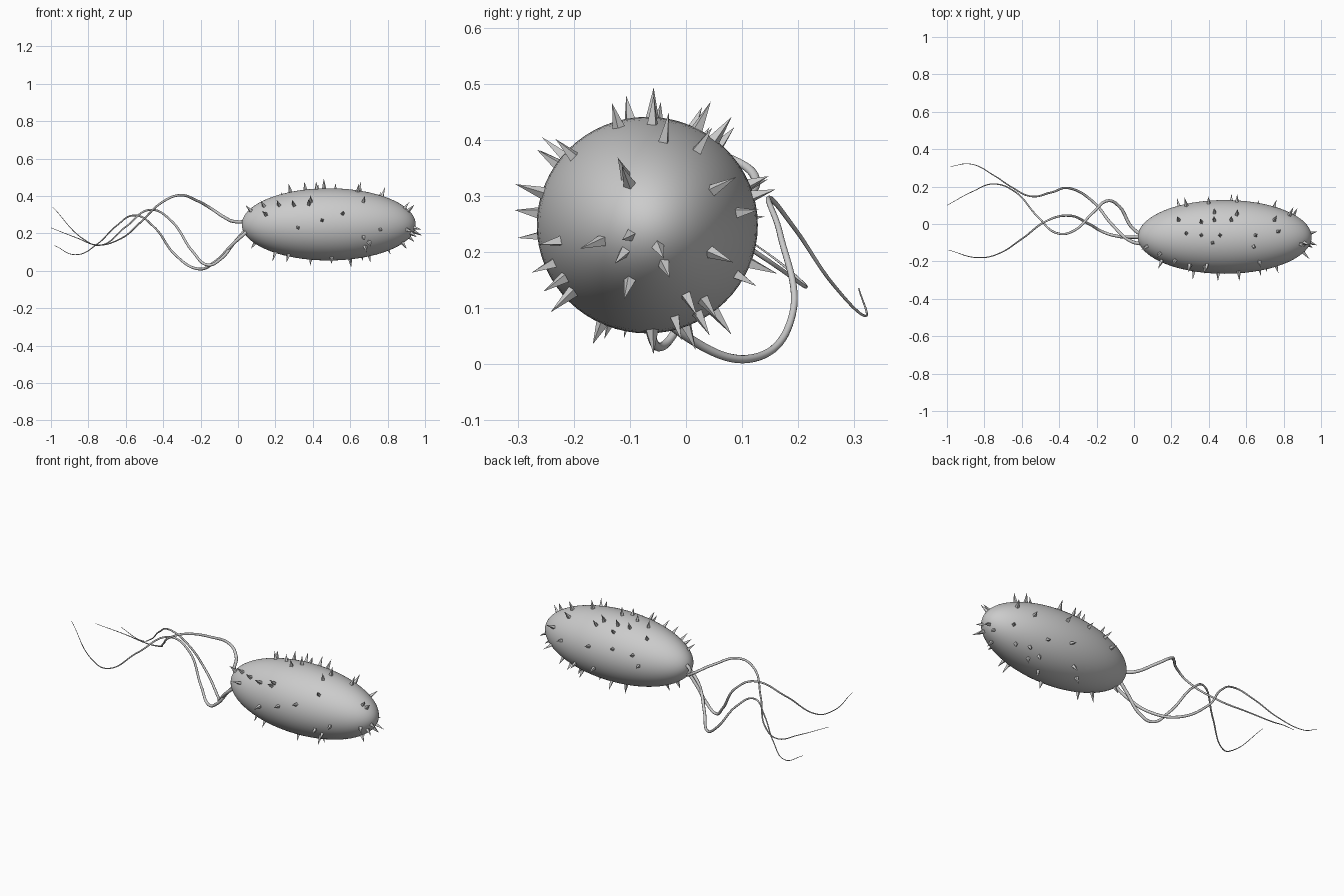
import bpy, bmesh, math, random
from mathutils import Vector, Matrix

if "Cube" in bpy.data.objects:
    bpy.data.objects.remove(bpy.data.objects["Cube"])

random.seed(4)
C = Vector((0.485, -0.069, 0.248))   # body centre
R = Vector((0.465, 0.197, 0.193))    # body radii

# Smooth ellipsoid body with poles along x
bm = bmesh.new()
bmesh.ops.create_uvsphere(bm, u_segments=64, v_segments=40, radius=1)
bmesh.ops.rotate(bm, verts=bm.verts, matrix=Matrix.Rotation(math.pi / 2, 3, 'Y'))
for v in bm.verts:
    v.co = Vector([C[i] + R[i] * v.co[i] for i in range(3)])
bmesh.ops.recalc_face_normals(bm, faces=bm.faces)
for f in bm.faces:
    f.smooth = True
me = bpy.data.meshes.new("cell_body")
bm.to_mesh(me)
bm.free()
bpy.context.collection.objects.link(bpy.data.objects.new("cell_body", me))


def on_body(a, b, axis, sign):
    """Point on the body given the two coordinates other than axis."""
    others = [i for i in range(3) if i != axis]
    u = [(v - C[i]) / R[i] for v, i in zip((a, b), others)]
    m = math.hypot(*u)
    if m > 0.99:
        u = [k * 0.99 / m for k in u]
    n = Vector((0, 0, 0))
    n[others[0]], n[others[1]] = u
    n[axis] = sign * math.sqrt(1 - u[0] ** 2 - u[1] ** 2)
    return n


# Surface spikes: positions seen along each axis
top = [(.24, .02), (.36, .01), (.43, .06), (.52, .02), (.55, .05), (.28, -.05), (.36, -.06),
       (.42, -.10), (.46, -.06), (.65, -.06), (.64, -.12), (.75, .02), (.77, -.04), (.43, .02)]
front = [(.14, .345), (.22, .35), (.30, .35), (.38, .355), (.39, .37), (.15, .30), (.07, .32),
         (.32, .23), (.45, .27), (.56, .305), (.76, .22), (.67, .18), (.70, .155), (.68, .13),
         (.67, .37), (.91, .32), (.89, .335)]
back = [(.24, .26), (.28, .31), (.40, .32), (.52, .18), (.55, .30), (.66, .16), (.75, .27),
        (.83, .31), (.85, .20)]
under = [(.09, -.05), (.20, -.10), (.27, -.13), (.39, 0), (.60, -.06), (.66, .02), (.73, .03),
         (.80, 0), (.50, -.15), (.45, .05), (.70, -.02)]
nose = [(-.15, .22), (-.11, .20), (-.10, .23), (-.05, .21), (-.04, .18), (-.10, .15)]

bm = bmesh.new()
for pts, axis, sign in ((top, 2, 1), (front, 1, -1), (back, 1, 1), (under, 2, -1), (nose, 0, 1)):
    for a, b in pts:
        n = on_body(a, b, axis, sign)
        p = Vector([C[i] + R[i] * n[i] for i in range(3)])
        d = Vector([n[i] / R[i] for i in range(3)]).normalized()
        h = random.uniform(0.045, 0.062)
        M = (Matrix.Translation(p + d * (h / 2 - 0.006)) @ d.to_track_quat('Z', 'Y').to_matrix().to_4x4()
             @ Matrix.Rotation(random.uniform(0, 1.5), 4, 'Z'))
        bmesh.ops.create_cone(bm, cap_ends=True, segments=4, radius1=0.0125, radius2=0,
                              depth=h, matrix=M)
me = bpy.data.meshes.new("surface_spikes")
bm.to_mesh(me)
bm.free()
bpy.context.collection.objects.link(bpy.data.objects.new("surface_spikes", me))


# Wavy tapering tails
def tail(name, pts):
    cu = bpy.data.curves.new(name, 'CURVE')
    cu.dimensions = '3D'
    cu.bevel_depth = 0.0095
    cu.bevel_resolution = 3
    cu.resolution_u = 12
    cu.use_fill_caps = True
    s = cu.splines.new('BEZIER')
    s.bezier_points.add(len(pts) - 1)
    for bp, p in zip(s.bezier_points, pts):
        bp.co = p
        bp.handle_left_type = bp.handle_right_type = 'AUTO'
        bp.radius = 1 - 0.88 * min(1, max(0, (0.06 - p[0]) / 1.05))
    ob = bpy.data.objects.new(name, cu)
    bpy.context.collection.objects.link(ob)
    bpy.ops.object.select_all(action='DESELECT')
    ob.select_set(True)
    bpy.context.view_layer.objects.active = ob
    bpy.ops.object.convert(target='MESH')
    bpy.ops.object.shade_smooth()


tail("tail_back", [(.06, -.11, .22), (-.02, -.09, .15), (-.12, 0, .05), (-.22, .12, .011),
                   (-.34, .19, .09), (-.45, .167, .235), (-.55, .148, .296), (-.65, .195, .24),
                   (-.75, .26, .145), (-.87, .32, .086), (-.98, .308, .135)])
tail("tail_front", [(.06, -.07, .24), (-.02, -.07, .15), (-.09, -.065, .065), (-.16, -.045, .031),
                    (-.24, 0, .10), (-.36, .045, .27), (-.46, .02, .326), (-.60, -.08, .235),
                    (-.74, -.165, .136), (-.82, -.18, .165), (-.99, -.14, .34)])
tail("tail_upper", [(.06, -.07, .265), (-.01, -.02, .262), (-.08, .095, .29), (-.14, .124, .33),
                    (-.22, .06, .375), (-.32, -.035, .403), (-.40, -.052, .37), (-.52, .045, .26),
                    (-.64, .175, .165), (-.75, .214, .138), (-.86, .175, .175), (-1.0, .10, .23)])
